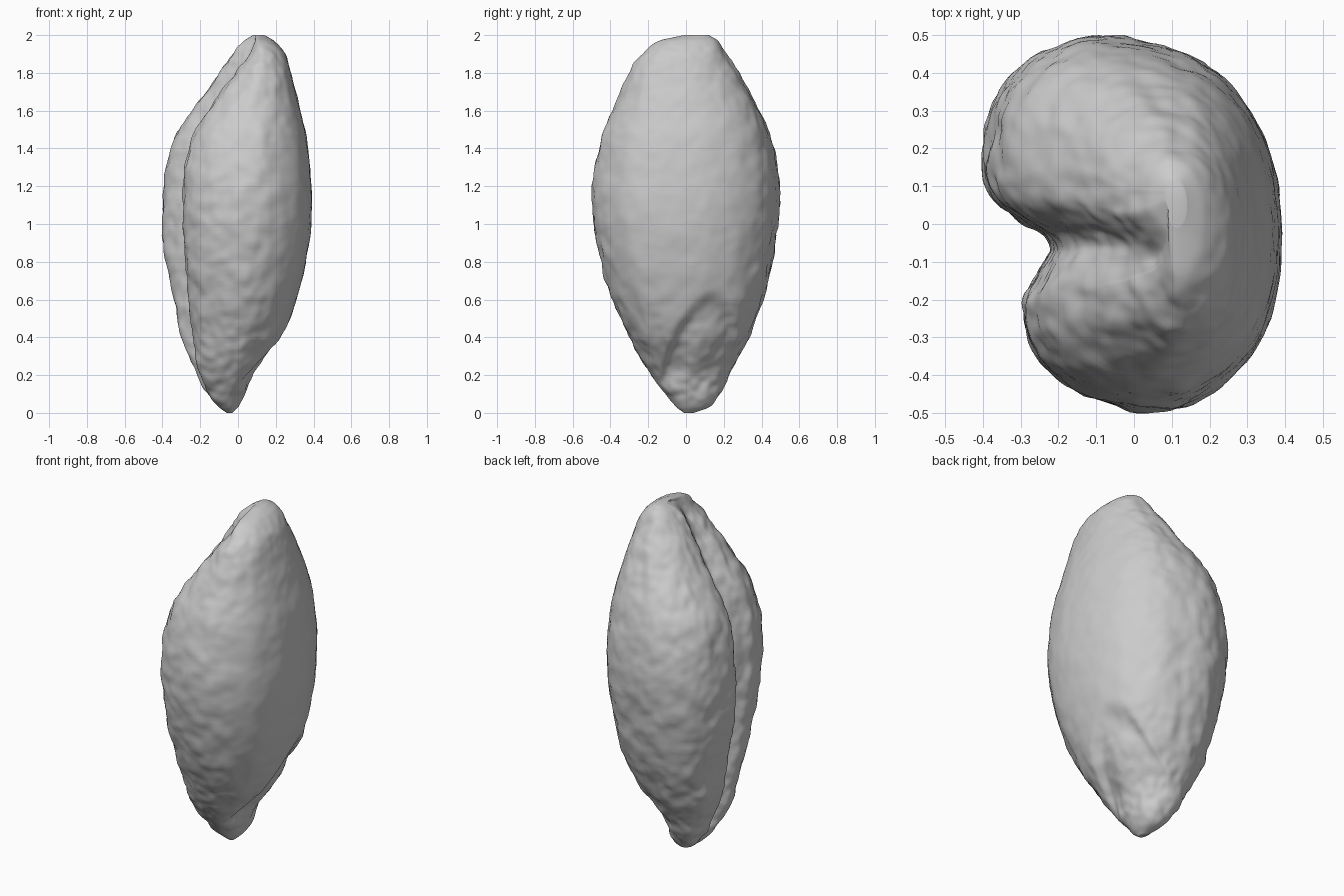
import bpy, bmesh, math
from mathutils import Vector, noise

SIDES, RINGS = 180, 150

# Height, then extents: large lobe -x, small lobe -x, back +x, front -y, rear +y
STATIONS = [
    (0.00, -.06, -.06, -.03, -.01, .04),
    (0.03, -.10, -.10, .00, -.05, .12),
    (0.10, -.16, -.16, .04, -.11, .18),
    (0.20, -.21, -.20, .08, -.19, .23),
    (0.40, -.30, -.24, .23, -.30, .33),
    (0.60, -.34, -.26, .31, -.39, .41),
    (0.80, -.38, -.28, .36, -.45, .455),
    (1.05, -.40, -.29, .39, -.495, .49),
    (1.25, -.385, -.285, .385, -.49, .49),
    (1.45, -.34, -.24, .365, -.45, .45),
    (1.60, -.24, -.16, .33, -.39, .39),
    (1.80, -.10, -.01, .28, -.30, .28),
    (1.90, -.03, .06, .25, -.23, .21),
    (1.97, .03, .09, .19, -.14, .17),
    (2.00, .08, .09, .14, -.01, .12),
]

# Kidney section in unit coordinates, anticlockwise from the rounded back
SECTION = [
    (1, 0), (.95, .3), (.8, .6), (.5, .85), (.1, .97), (-.3, 1), (-.65, .9),
    (-.87, .73), (-.97, .53), (-1, .28), (-.93, .13), (-.8, .02), (-.67, -.06),
    (-.67, -.15), (-.83, -.25), (-.98, -.38), (-1, -.5), (-.92, -.66),
    (-.7, -.82), (-.3, -.94), (.15, -1), (.52, -.9), (.83, -.66), (.97, -.35),
]


def spline(a, b, c, d, t):
    """Catmull-Rom blend of four equal-length tuples."""
    return [q + .5 * t * (r - p + t * (2 * p - 5 * q + 4 * r - s + t * (3 * (q - r) + s - p)))
            for p, q, r, s in zip(a, b, c, d)]


def smooth(low, high, value):
    t = min(1, max(0, (value - low) / (high - low)))
    return t * t * (3 - 2 * t)


def section_point(f):
    n = len(SECTION)
    i = int(f * n)
    return spline(*(SECTION[(i + k) % n] for k in (-1, 0, 1, 2)), f * n - i)


def station(z):
    i = max(k for k in range(len(STATIONS) - 1) if STATIONS[k][0] <= z)
    a, b = STATIONS[i], STATIONS[i + 1]
    t = (z - a[0]) / (b[0] - a[0])
    # Scale neighbours to this span so that uneven spacing stays smooth
    def tangent(k):
        p, q = STATIONS[max(k - 1, 0)], STATIONS[min(k + 1, len(STATIONS) - 1)]
        return [(y - x) / (q[0] - p[0]) * (b[0] - a[0]) for x, y in zip(p, q)]
    m, n = tangent(i), tangent(i + 1)
    h = t * t * (3 - 2 * t)
    return [p * (1 - h) + q * h + t * (1 - t) * ((1 - t) * r - t * s)
            for p, q, r, s in zip(a, b, m, n)]


def kernel_point(z, u, v):
    _, large, small, back, front, rear = station(z)
    # Crease between the lobes fades out towards the tip
    if u < 0 and abs(v) < .45:
        u += (-.97 - u) * .8 * smooth(1.6, 2, z)
    lobe = small + (large - small) * smooth(-.35, .2, v)
    middle = (large + back) / 2
    x = middle + (u * (back - middle) if u > 0 else -u * (lobe - middle))
    y = (front + rear) / 2 + v * (rear - front) / 2
    # Sunken, leaning germ with a raised centre on the lower back
    d = math.hypot((y - .02 - .2 * z) / .2, (z - .18) / .46)
    sink = (1 - smooth(.8, 1.04, d)) * (.35 + .65 * smooth(.2, .8, d))
    x -= .035 * sink * smooth(.0, .4, u) * smooth(.08, .3, z)
    return Vector((x, y, z))


# Kernel skin
bm = bmesh.new()
rings = []
for j in range(RINGS + 1):
    z = 1 - math.cos(math.pi * j / RINGS)
    rings.append([bm.verts.new(kernel_point(z, *section_point(i / SIDES)))
                  for i in range(SIDES)])
for low, high in zip(rings, rings[1:]):
    for i in range(SIDES):
        k = (i + 1) % SIDES
        bm.faces.new((low[i], low[k], high[k], high[i]))
bm.faces.new(reversed(rings[0]))
bm.faces.new(rings[-1])
bm.normal_update()

# Wrinkled surface, calmer on the rounded back
moves = []
for vert in bm.verts:
    p = vert.co
    rough = noise.noise(Vector((p.x * 11, p.y * 11, p.z * 9)))
    fine = noise.noise(p * 22)
    calm = 1 - .6 * smooth(.1, .35, p.x)
    fade = smooth(0, .1, p.z) * smooth(0, .1, 2 - p.z)
    moves.append(vert.normal * (.01 * rough + .006 * fine) * calm * fade)
for vert, move in zip(bm.verts, moves):
    vert.co += move

cube = bpy.data.objects.get("Cube")
if cube:
    bpy.data.objects.remove(cube, do_unlink=True)

mesh = bpy.data.meshes.new("kernel")
bm.to_mesh(mesh)
bm.free()
kernel = bpy.data.objects.new("kernel", mesh)
bpy.context.collection.objects.link(kernel)

# Plain grey husk
husk = bpy.data.materials.new("husk grey")
husk.use_nodes = True
grey = (.6, .6, .6, 1)
husk.diffuse_color = grey
husk.node_tree.nodes["Principled BSDF"].inputs["Base Color"].default_value = grey
mesh.materials.append(husk)

bpy.context.view_layer.objects.active = kernel
kernel.select_set(True)
bpy.ops.object.shade_smooth_by_angle(angle=math.radians(60))
